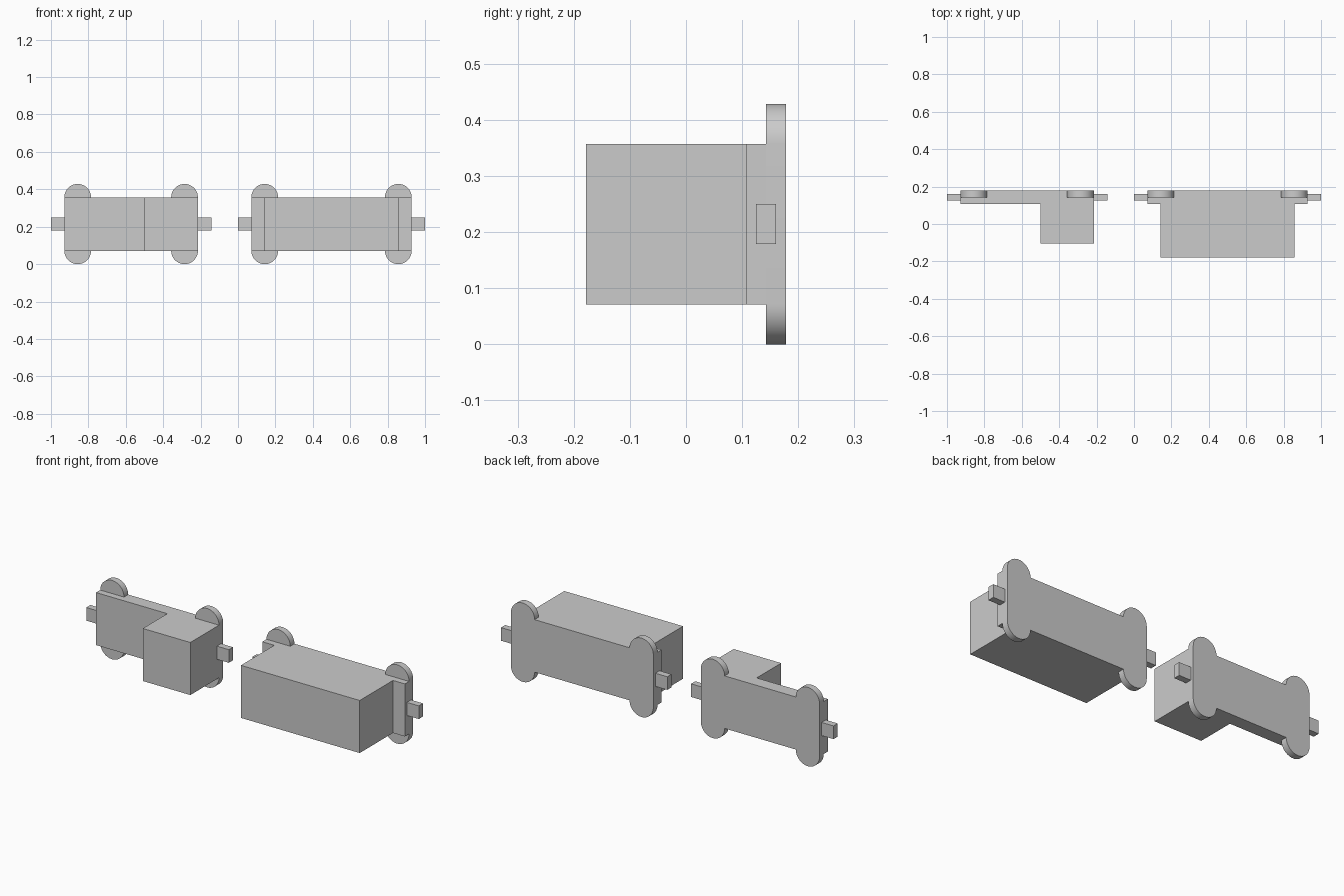
import bpy, bmesh, math

if "Cube" in bpy.data.objects:
    bpy.data.objects.remove(bpy.data.objects["Cube"])

U = 1 / 14                      # model module
Z0, Z1 = U, 5 * U               # underside and top of the bodies
BACK, MID, FRONT = 2.5 * U, 2 * U, 1.5 * U


def prism(name, base, direction, smooth=False):
    """Extrude a closed planar outline along a direction."""
    bm = bmesh.new()
    face = bm.faces.new([bm.verts.new(p) for p in base])
    ext = bmesh.ops.extrude_face_region(bm, geom=[face], use_keep_orig=True)
    verts = [g for g in ext["geom"] if isinstance(g, bmesh.types.BMVert)]
    bmesh.ops.translate(bm, vec=direction, verts=verts)
    bmesh.ops.recalc_face_normals(bm, faces=bm.faces)
    mesh = bpy.data.meshes.new(name)
    bm.to_mesh(mesh)
    bm.free()
    obj = bpy.data.objects.new(name, mesh)
    bpy.context.collection.objects.link(obj)
    if smooth:
        bpy.ops.object.select_all(action='DESELECT')
        obj.select_set(True)
        bpy.context.view_layer.objects.active = obj
        bpy.ops.object.shade_smooth_by_angle(angle=math.radians(30))
    return obj


def half_disc(cx, cz, start, n=32):
    return [(cx + U * math.cos(start + math.pi * i / n), MID,
             cz + U * math.sin(start + math.pi * i / n)) for i in range(n + 1)]


def wagon(name, left, right, box_left, box_right, box_front):
    # Body: stepped footprint with the protruding box, raised in z
    plan = [(left, MID), (left, FRONT), (box_left, FRONT), (box_left, box_front),
            (box_right, box_front), (box_right, FRONT), (right, FRONT), (right, MID)]
    if box_right == right:
        del plan[5:7]
    prism(name + "_body", [(x, y, Z0) for x, y in plan], (0, 0, Z1 - Z0))

    # Back plate with four half-round wheels
    outline = (half_disc(right - U, Z1, 0) + half_disc(left + U, Z1, 0)
               + half_disc(left + U, Z0, math.pi) + half_disc(right - U, Z0, math.pi))
    prism(name + "_wheel_plate", outline, (0, BACK - MID, 0), smooth=True)

    # Coupling pegs at both ends
    for side, x in (("left", left - U), ("right", right)):
        peg = [(x, 1.75 * U, 2.5 * U), (x + U, 1.75 * U, 2.5 * U),
               (x + U, 2.25 * U, 2.5 * U), (x, 2.25 * U, 2.5 * U)]
        prism(f"{name}_{side}_coupling", peg, (0, 0, U))


wagon("engine", -13 * U, -3 * U, -7 * U, -3 * U, -1.45 * U)
wagon("carriage", U, 13 * U, 2 * U, 12 * U, -2.5 * U)
